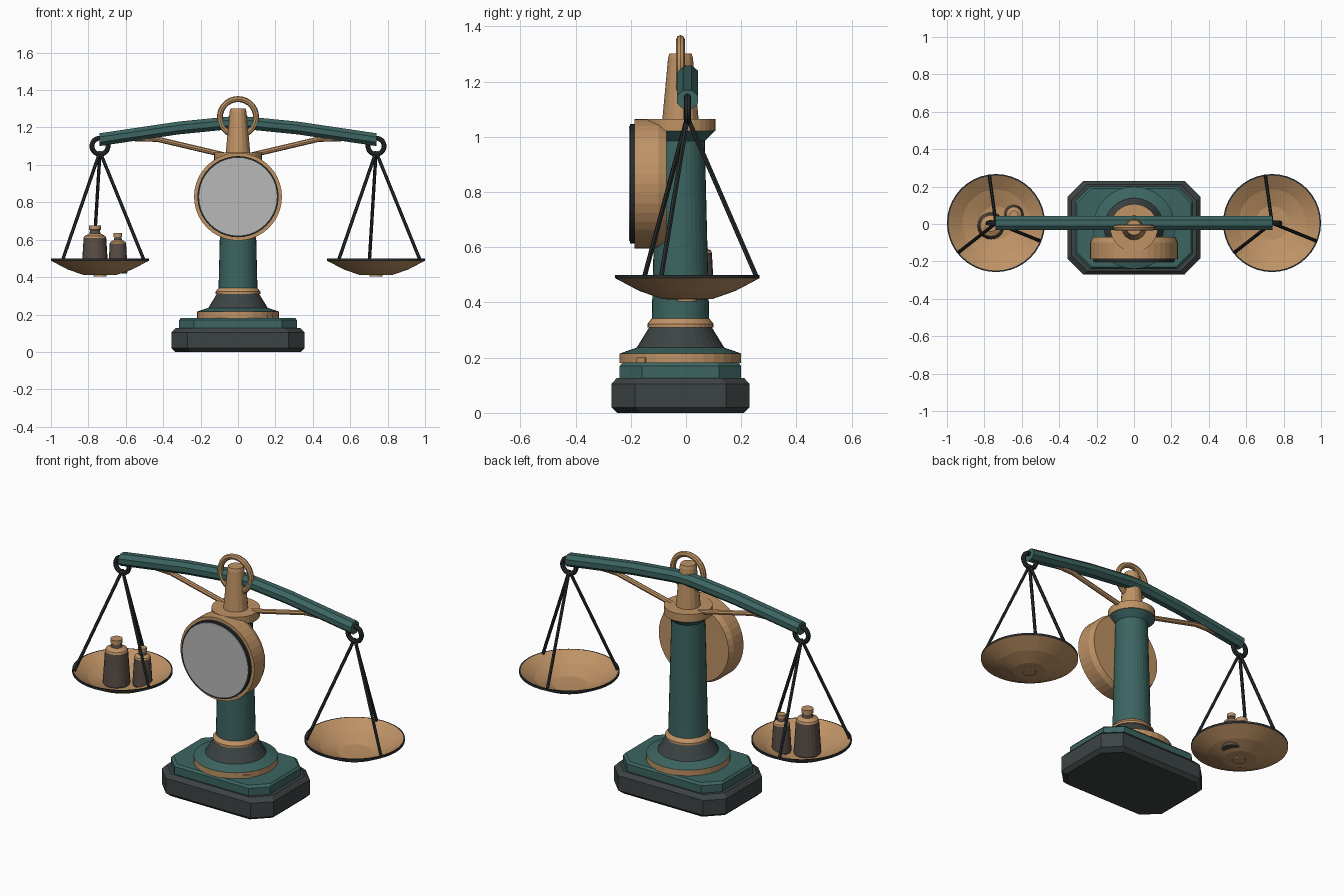
import bpy, bmesh
from math import sin, cos, pi, radians
from mathutils import Vector

cube = bpy.data.objects.get("Cube")
if cube:
    bpy.data.objects.remove(cube, do_unlink=True)


def material(name, rgb):
    m = bpy.data.materials.new(name)
    m.diffuse_color = (*rgb, 1)
    m.use_nodes = True
    m.node_tree.nodes["Principled BSDF"].inputs["Base Color"].default_value = (*rgb, 1)
    return m


BRASS = material("brass", (0.52, 0.29, 0.13))
TEAL = material("teal paint", (0.045, 0.13, 0.12))
SLATE = material("dark slate", (0.046, 0.056, 0.057))
IRON = material("black iron", (0.022, 0.027, 0.028))
LEAD = material("brown lead", (0.10, 0.075, 0.062))
DIAL = material("grey dial", (0.48, 0.48, 0.48))
AXIS_Y = -0.02   # pedestal centre line
BEAM_Y = 0.005   # beam and pan centre line


def loft(name, rings, mats, bands=None):
    """Skin a stack of equal rings; bands gives the material of each strip."""
    bm = bmesh.new()
    rows = [[bm.verts.new(p) for p in ring] for ring in rings]
    n = len(rows[0])
    bands = bands or [0] * (len(rows) - 1)
    for a, b, mat in zip(rows, rows[1:], bands):
        for i in range(n):
            j = (i + 1) % n
            bm.faces.new((a[i], a[j], b[j], b[i])).material_index = mat
    bm.faces.new(rows[0][::-1]).material_index = bands[0]
    bm.faces.new(rows[-1]).material_index = bands[-1]
    bmesh.ops.recalc_face_normals(bm, faces=bm.faces)
    mesh = bpy.data.meshes.new(name)
    bm.to_mesh(mesh)
    bm.free()
    for m in mats:
        mesh.materials.append(m)
    ob = bpy.data.objects.new(name, mesh)
    bpy.context.collection.objects.link(ob)
    return ob


def lathe(name, profile, mats, bands=None, loc=(0, AXIS_Y, 0), n=32):
    rings = [[(r * cos(2 * pi * i / n), r * sin(2 * pi * i / n), z) for i in range(n)]
             for r, z in profile]
    ob = loft(name, rings, mats, bands)
    ob.location = loc
    return ob


def slab(name, levels, chamfer, mat):
    """Rectangular block with cut corners, lofted through (half x, half y, z)."""
    rings = []
    for x, y, z in levels:
        u, v = x - chamfer, y - chamfer
        ring = [(x, -v), (x, v), (u, y), (-u, y), (-x, v), (-x, -v), (-u, -y), (u, -y)]
        rings.append([(px, py + AXIS_Y, z) for px, py in ring])
    return loft(name, rings, [mat])


def rod(name, a, b, r, mat, n=8):
    a, b = Vector(a), Vector(b)
    ob = lathe(name, [(r, 0), (r, (b - a).length)], [mat], loc=a, n=n)
    ob.rotation_euler = (b - a).to_track_quat("Z", "Y").to_euler()
    return ob


def ring(name, loc, major, minor, mat):
    bpy.ops.mesh.primitive_torus_add(location=loc, rotation=(pi / 2, 0, 0), major_radius=major,
                                     minor_radius=minor, major_segments=28, minor_segments=8)
    ob = bpy.context.object
    ob.name = name
    ob.data.materials.append(mat)


# Stepped base
slab("base_block", [(0.335, 0.23, 0), (0.355, 0.25, 0.02), (0.355, 0.25, 0.105),
                    (0.335, 0.23, 0.127)], 0.085, SLATE)
slab("base_step", [(0.315, 0.22, 0.125), (0.315, 0.22, 0.17), (0.305, 0.21, 0.182)], 0.08, TEAL)

# Turned pedestal
lathe("pedestal_ring", [(0.22, 0.18), (0.22, 0.215), (0.16, 0.236)], [BRASS, TEAL], [0, 1])
lathe("pedestal_cone", [(0.16, 0.234), (0.112, 0.312)], [SLATE])
lathe("pedestal_collar", [(0.12, 0.31), (0.12, 0.322), (0.102, 0.345)], [BRASS])
lathe("column", [(0.104, 0.34), (0.088, 0.985), (0.126, 1.022)], [TEAL])
lathe("column_cap", [(0.127, 1.02), (0.127, 1.065)], [BRASS])
lathe("top_post", [(0.066, 1.06), (0.045, 1.285), (0.04, 1.302)], [BRASS], n=16)
ring("carrying_ring", (0, AXIS_Y, 1.255), 0.097, 0.016, BRASS)

# Small tab on the pedestal ring
angle = radians(-40)
bpy.ops.mesh.primitive_cube_add(size=1, rotation=(0, 0, angle),
                                location=(0.217 * cos(angle), AXIS_Y + 0.217 * sin(angle), 0.19))
tab = bpy.context.object
tab.name = "ring_tab"
tab.scale = (0.014, 0.04, 0.02)
tab.data.materials.append(BRASS)

# Dial housing facing the front, with dark bezel and grey plate
for name, profile, mat in (
        ("dial_housing", [(0.222, 0.07), (0.235, 0.1), (0.235, 0.187)], BRASS),
        ("dial_bezel", [(0.217, 0.18), (0.217, 0.203)], IRON),
        ("dial_plate", [(0.208, 0.2), (0.208, 0.206)], DIAL)):
    part = lathe(name, profile, [mat], loc=(0, 0, 0.83), n=40)
    part.rotation_euler = (pi / 2, 0, 0)

# Arched eight-sided beam
half = [(0.0, 1.225), (0.06, 1.223), (0.32, 1.197), (0.74, 1.135)]
path = [(-x, z) for x, z in half[:0:-1]] + half
octagon = [radians(22.5 + 45 * i) for i in range(8)]
loft("beam", [[(x, BEAM_Y + 0.041 * cos(t), z + 0.037 * sin(t)) for t in octagon]
              for x, z in path], [TEAL])

# Parts hung on both arms
pan_profile = [(0.03, 0.42), (0.09, 0.422), (0.18, 0.455), (0.254, 0.5), (0.262, 0.5),
               (0.262, 0.488), (0.175, 0.442), (0.09, 0.412), (0.035, 0.41), (0.035, 0.403)]
for side, s in (("left", 1), ("right", -1)):
    # Bent brace below the beam
    bend = (0.43 * s, BEAM_Y, 1.137)
    rod(side + "_brace_inner", (0.06 * s, BEAM_Y, 1.05), bend, 0.014, BRASS)
    rod(side + "_brace_outer", bend, (0.64 * s, BEAM_Y, 1.143), 0.014, BRASS)
    # Ring, pan and three hangers
    x = 0.738 * s
    ring(side + "_hook_ring", (x, BEAM_Y, 1.1), 0.043, 0.013, IRON)
    lathe(side + "_pan", pan_profile, [BRASS, IRON], [0, 0, 0, 1, 1, 0, 0, 0, 0],
          loc=(x, BEAM_Y, 0), n=40)
    for i in range(3):
        t = radians(98 + 120 * i)
        rod(f"{side}_hanger_{i + 1}", (x, BEAM_Y, 1.07),
            (x + 0.252 * cos(t), BEAM_Y + 0.252 * sin(t), 0.495), 0.009, IRON, 6)


# Weights standing in the right pan
def weight(name, x, y, r, z, top):
    h = top - z
    profile = [(0.94 * r, z), (r, z + 0.06 * h), (0.84 * r, z + 0.74 * h), (0.78 * r, z + 0.78 * h),
               (0.42 * r, z + 0.83 * h), (0.36 * r, z + 0.9 * h), (0.44 * r, z + 0.91 * h),
               (0.44 * r, top)]
    lathe(name, profile, [LEAD, BRASS], [0, 0, 1, 1, 0, 1, 1], loc=(x, y, 0), n=20)


weight("large_weight", -0.765, -0.01, 0.072, 0.415, 0.677)
weight("small_weight", -0.642, 0.05, 0.052, 0.42, 0.635)
